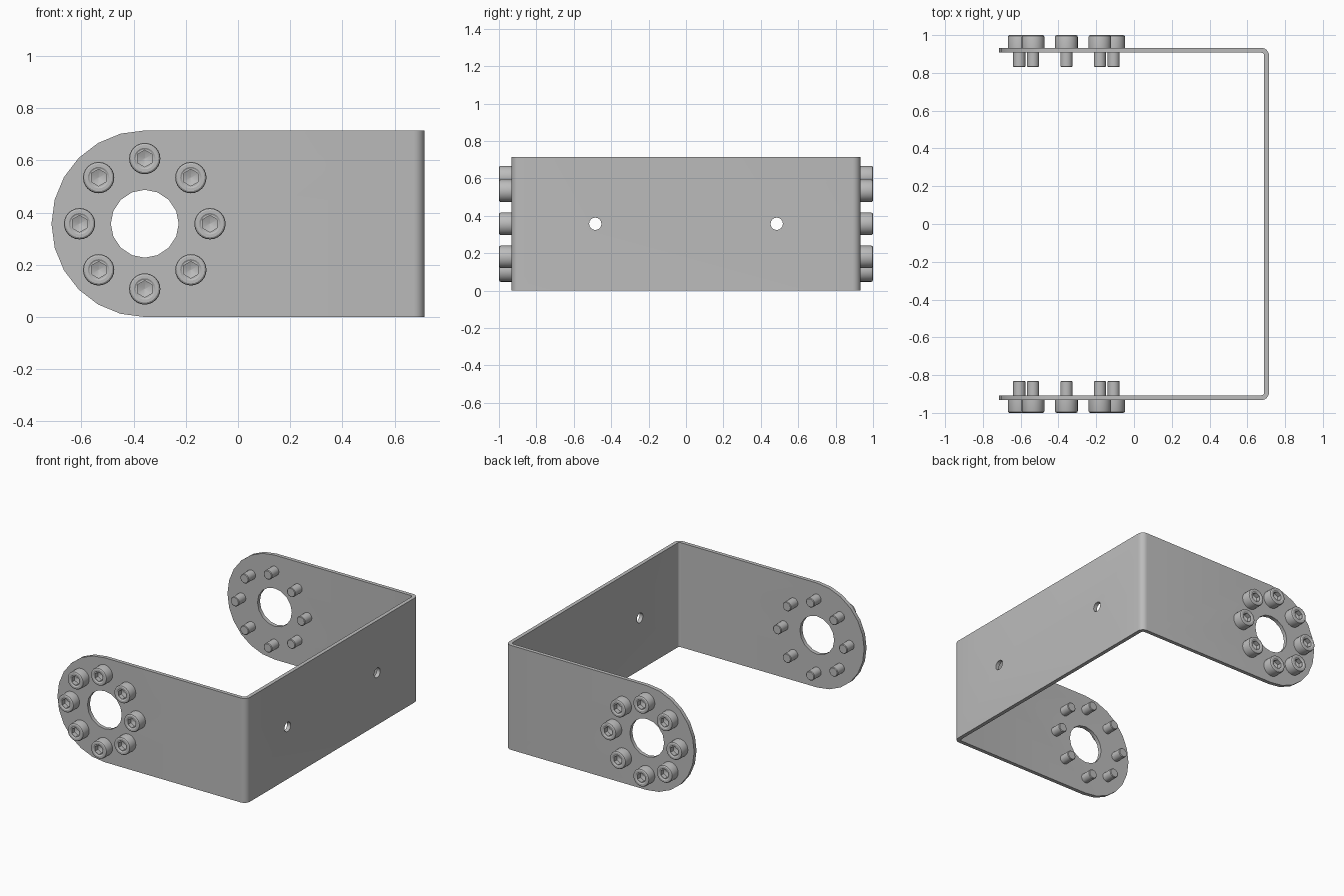
import bpy, bmesh
from math import pi, cos, sin
from mathutils import Matrix

cube = bpy.data.objects.get("Cube")
if cube:
    bpy.data.objects.remove(cube, do_unlink=True)

# Main dimensions
HALF_X, OUTER_Y, HEIGHT, THICK = 0.715, 0.933, 0.715, 0.026
BEND = 0.042
MID = HEIGHT / 2
RING_X = -HALF_X + MID
RING_R = 0.25

grey = bpy.data.materials.new("grey metal")
grey.use_nodes = True
grey.diffuse_color = (0.5, 0.5, 0.5, 1)
grey.node_tree.nodes["Principled BSDF"].inputs["Base Color"].default_value = (0.5, 0.5, 0.5, 1)


def make_object(name, bm):
    bmesh.ops.recalc_face_normals(bm, faces=bm.faces)
    mesh = bpy.data.meshes.new(name)
    bm.to_mesh(mesh)
    bm.free()
    mesh.materials.append(grey)
    obj = bpy.data.objects.new(name, mesh)
    bpy.context.collection.objects.link(obj)
    return obj


def prism(name, outline, offset):
    """Extrude a closed outline of 3D points."""
    bm = bmesh.new()
    face = bm.faces.new([bm.verts.new(p) for p in outline])
    extruded = bmesh.ops.extrude_face_region(bm, geom=[face])["geom"]
    bmesh.ops.translate(bm, vec=offset, verts=[v for v in extruded if isinstance(v, bmesh.types.BMVert)])
    return make_object(name, bm)


def lathe(name, profile, sides, matrix=Matrix()):
    """Turn (radius, height) rings round z and cap both ends."""
    bm = bmesh.new()
    rings = []
    for r, z in profile:
        rings.append([bm.verts.new((r * cos(pi / 2 + 2 * pi * i / sides),
                                    r * sin(pi / 2 + 2 * pi * i / sides), z)) for i in range(sides)])
    for a, b in zip(rings, rings[1:]):
        for i in range(sides):
            j = (i + 1) % sides
            bm.faces.new((a[i], a[j], b[j], b[i]))
    bm.faces.new(rings[0])
    bm.faces.new(rings[-1])
    bm.transform(matrix)
    return make_object(name, bm)


def boolean(obj, cutter, operation="DIFFERENCE"):
    """Apply a boolean and drop its cutter."""
    cutter.hide_render = True
    mod = obj.modifiers.new("cut", "BOOLEAN")
    mod.object, mod.operation, mod.solver = cutter, operation, "EXACT"
    bpy.context.view_layer.update()
    result = bpy.data.meshes.new_from_object(obj.evaluated_get(bpy.context.evaluated_depsgraph_get()))
    obj.modifiers.clear()
    obj.data = result
    bpy.data.objects.remove(cutter, do_unlink=True)


def smooth(obj):
    bpy.ops.object.select_all(action="DESELECT")
    obj.select_set(True)
    bpy.context.view_layer.objects.active = obj
    bpy.ops.object.shade_smooth_by_angle(angle=pi / 6)


# Bent sheet: outer half-path, then the inner one back, mirrored in y
def sheet_path(inset):
    radius = BEND - inset
    cx, cy = HALF_X - BEND, OUTER_Y - BEND
    half = [(-HALF_X, OUTER_Y - inset)]
    half += [(cx + radius * sin(a * pi / 12), cy + radius * cos(a * pi / 12)) for a in range(7)]
    return half + [(x, -y) for x, y in reversed(half)]


outline = sheet_path(0) + sheet_path(THICK)[::-1]
bracket = prism("bracket", [(x, y, 0) for x, y in outline], (0, 0, HEIGHT))

# Rounded ends of both arms
ear = [(RING_X + MID * cos(pi / 2 + pi * i / 12), -1.2, MID + MID * sin(pi / 2 + pi * i / 12))
       for i in range(13)]
ear = [(1, -1.2, HEIGHT)] + ear + [(1, -1.2, 0)]
boolean(bracket, prism("ear_shape", ear, (0, 2.4, 0)), "INTERSECT")

# Large arm hole and two small holes in the web
along_y = Matrix.Translation((RING_X, 0, MID)) @ Matrix.Rotation(pi / 2, 4, "X")
boolean(bracket, lathe("arm_hole", [(0.13, -1.2), (0.13, 1.2)], 16, along_y))
for y in (-0.485, 0.485):
    along_x = Matrix.Translation((HALF_X, y, MID)) @ Matrix.Rotation(pi / 2, 4, "Y")
    boolean(bracket, lathe("web_hole", [(0.033, -0.1), (0.033, 0.1)], 16, along_x))
smooth(bracket)

# Socket-head bolt, head towards local +z, seated at z = 0
bolt = lathe("bolt", [(0.028, -0.102), (0.032, -0.098), (0.032, 0), (0.06, 0), (0.06, 0.057),
                      (0.058, 0.063), (0.052, 0.067), (0.041, 0.067), (0.035, 0.063)], 24)
boolean(bolt, lathe("hex_socket", [(0.002, 0.018), (0.032, 0.032), (0.032, 0.1)], 6))
smooth(bolt)

# Ring of eight bolts on each arm
for side, sign in (("front", -1), ("back", 1)):
    for i in range(8):
        a = i * pi / 4
        copy = bpy.data.objects.new(f"{side}_bolt_{i + 1}", bolt.data)
        copy.location = (RING_X + RING_R * cos(a), sign * OUTER_Y, MID + RING_R * sin(a))
        copy.rotation_euler = (-sign * pi / 2, 0, 0)
        bpy.context.collection.objects.link(copy)
bpy.data.objects.remove(bolt, do_unlink=True)
